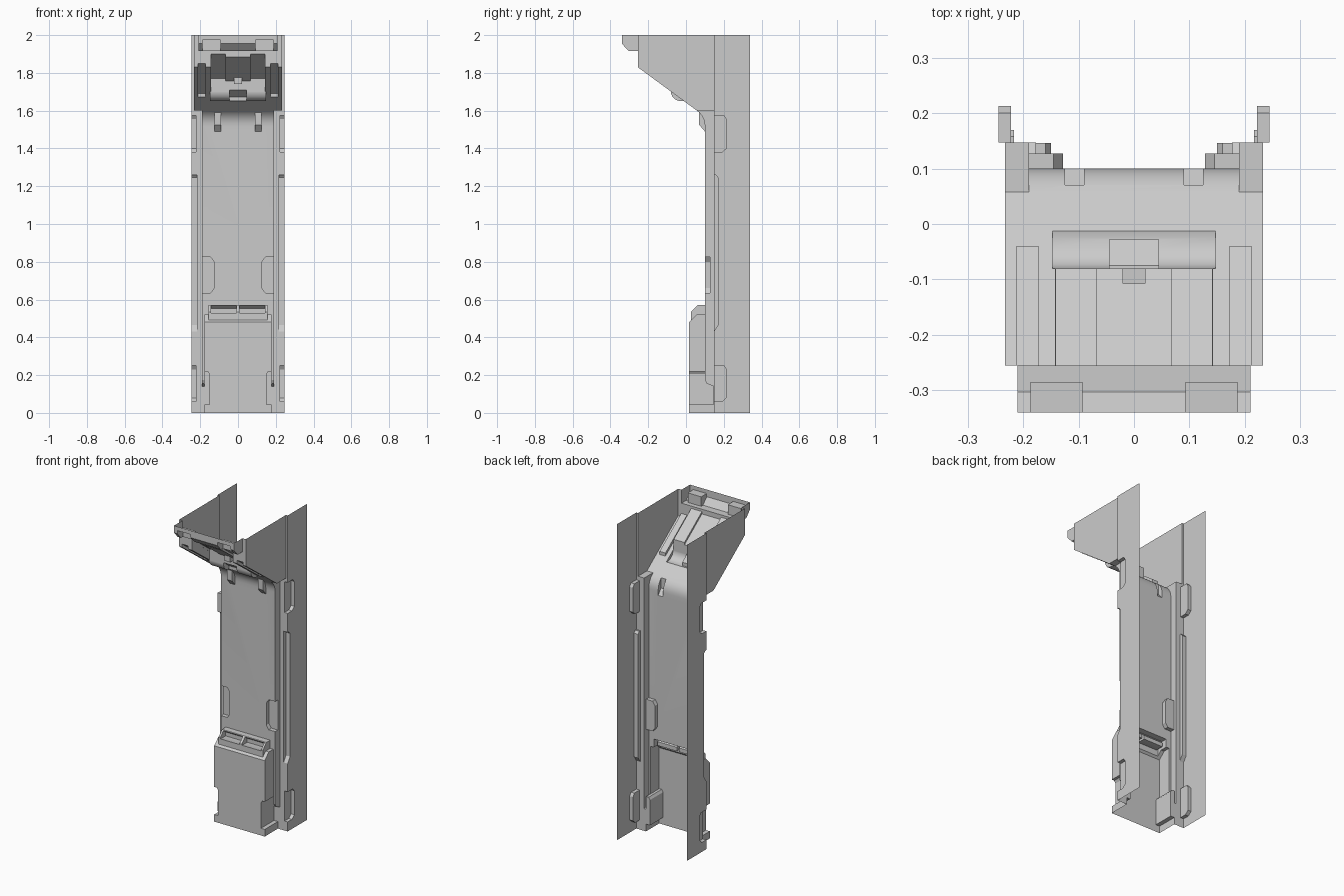
import bpy, bmesh, math

if "Cube" in bpy.data.objects:
    bpy.data.objects.remove(bpy.data.objects["Cube"])


def prism(pts, a, b, axis='X'):
    """Solid prism: profile (y,z) extruded along X, or (x,z) along Y."""
    bm = bmesh.new()
    rings = []
    for t in (a, b):
        rings.append([bm.verts.new((t, p, q) if axis == 'X' else (p, t, q)) for p, q in pts])
    n = len(pts)
    bm.faces.new(rings[0])
    bm.faces.new(rings[1])
    for i in range(n):
        j = (i + 1) % n
        bm.faces.new((rings[0][i], rings[0][j], rings[1][j], rings[1][i]))
    bmesh.ops.recalc_face_normals(bm, faces=bm.faces)
    me = bpy.data.meshes.new("part")
    bm.to_mesh(me)
    bm.free()
    ob = bpy.data.objects.new("part", me)
    bpy.context.collection.objects.link(ob)
    return ob


def rect(p0, p1, q0, q1):
    return [(p0, q0), (p1, q0), (p1, q1), (p0, q1)]


def combine(tool, op):
    mod = shell.modifiers.new("bool", 'BOOLEAN')
    mod.operation, mod.solver, mod.object = op, 'EXACT', tool
    bpy.context.view_layer.objects.active = shell
    bpy.ops.object.modifier_apply(modifier=mod.name)
    bpy.data.objects.remove(tool, do_unlink=True)


def add(pts, a, b):
    combine(prism(pts, a, b), 'UNION')


def cut(pts, a, b):
    combine(prism(pts, a, b), 'DIFFERENCE')


def cut_pair(pts, a, b):
    cut(pts, a, b)
    cut(pts, -b, -a)


def slope(y):
    return 1.6 - 0.735 * (y - 0.058)


# Rear channel
shell = prism(rect(0.147, 0.34, 0, 2), -0.245, 0.245)
shell.name = "housing_shell"

# Overhanging hood
add([(-0.255, 1.83), (0.058, 1.6), (0.2, 1.6), (0.2, 2), (-0.255, 2)], -0.233, 0.233)

# Front panel, rolling smoothly into the hood slope
curve = []
for i in range(7):
    t = i / 6
    curve.append(((1 - t) ** 2 * 0.1 + 2 * t * (1 - t) * 0.1 + t * t * 0.058,
                  (1 - t) ** 2 * 1.517 + 2 * t * (1 - t) * 1.569 + t * t * 1.6))
add([(0.2, 0.14), (0.147, 0.14), (0.11, 0.155), (0.1, 0.175)] + curve
    + [(0.1, 1.65), (0.2, 1.65)], -0.19, 0.19)

# Hood lip, lower box and tray on the box
add([(-0.34, 2), (-0.34, 1.955), (-0.303, 1.915), (-0.2, 1.915), (-0.2, 2)], -0.21, 0.21)
add([(0.015, 0), (0.015, 0.48), (0.055, 0.52), (0.2, 0.52), (0.2, 0)], -0.177, 0.177)
add([(0.027, 0.45), (0.027, 0.535), (0.062, 0.572), (0.2, 0.572), (0.2, 0.45)], -0.155, 0.155)

# Small ribs under the hood
for x in (-0.125, 0.09):
    add([(0.12, 1.48), (0.1, 1.49), (0.07, 1.525), (0.07, 1.61), (0.12, 1.61)], x, x + 0.035)

# Tray pockets
cut_pair([(0.0, 0.54), (0.03, 0.527), (0.08, 0.527), (0.08, 0.552), (0.06, 0.567), (0.03, 0.6)],
         0.008, 0.143)

# Corner recesses and long grooves in the side walls
for z0, z1 in ((0.06, 0.25), (1.38, 1.575)):
    cut_pair([(0.1, z0), (0.19, z0), (0.213, z0 + 0.02), (0.213, z1 - 0.02), (0.2, z1), (0.1, z1)],
             0.222, 0.3)
cut_pair([(0.1, 0.37), (0.147, 0.43), (0.17, 0.465), (0.17, 1.245), (0.158, 1.26), (0.1, 1.26)],
         0.217, 0.3)

# Panel edge recesses and box corner notches
for s in (-1, 1):
    combine(prism([(s * x, z) for x, z in ((0.2, 0.635), (0.145, 0.635), (0.128, 0.66),
                                          (0.128, 0.8), (0.145, 0.825), (0.2, 0.825))],
                  0.05, 0.127, 'Y'), 'DIFFERENCE')
    combine(prism([(s * x, z) for x, z in ((0.178, 0.045), (0.15, 0.045), (0.15, 0.205),
                                          (0.16, 0.22), (0.178, 0.22))],
                  -0.05, 0.146, 'Y'), 'DIFFERENCE')

# Lip recesses
cut_pair(rect(-0.5, -0.285, 1.9, 1.975), 0.093, 0.187)

# Side slots in the hood slope
cut_pair([(-0.3, 1.6), (-0.04, 1.6), (-0.04, slope(-0.04) + 0.02),
          (-0.255, slope(-0.255) + 0.02), (-0.3, slope(-0.255) + 0.02)], 0.172, 0.212)


# Central pocket, deeper on both sides of the middle
def pocket(depth):
    return [(-0.3, 1.6), (-0.08, 1.6), (-0.08, slope(-0.08) + depth),
            (-0.255, slope(-0.255) + depth), (-0.3, slope(-0.255) + depth)]


cut(pocket(0.055), -0.143, 0.143)
cut_pair(pocket(0.07), 0.067, 0.142)

# Rounded grip, its notch and catch
add([(0.01, 1.72), (-0.08, 1.745), (-0.08, 1.695), (-0.073, 1.675), (-0.06, 1.661),
     (-0.043, 1.653), (-0.025, 1.65), (-0.013, 1.652)], -0.147, 0.147)
cut([(-0.12, 1.6), (-0.12, 1.712), (-0.075, 1.71), (-0.028, 1.672), (-0.028, 1.6)], -0.045, 0.045)
add(rect(-0.107, -0.06, 1.74, 1.785), -0.02, 0.02)

# Open the back, top and bottom to leave a thin shell
bm = bmesh.new()
bm.from_mesh(shell.data)
bmesh.ops.remove_doubles(bm, verts=bm.verts, dist=1e-5)
gone = [f for f in bm.faces
        if all(v.co.z > 1.9999 for v in f.verts) or all(v.co.z < 1e-4 for v in f.verts)
        or all(v.co.y > 0.3399 for v in f.verts)]
bmesh.ops.delete(bm, geom=gone, context='FACES')
bm.to_mesh(shell.data)
bm.free()

bpy.ops.object.select_all(action='DESELECT')
shell.select_set(True)
bpy.context.view_layer.objects.active = shell
bpy.ops.object.shade_smooth_by_angle(angle=math.radians(25))
